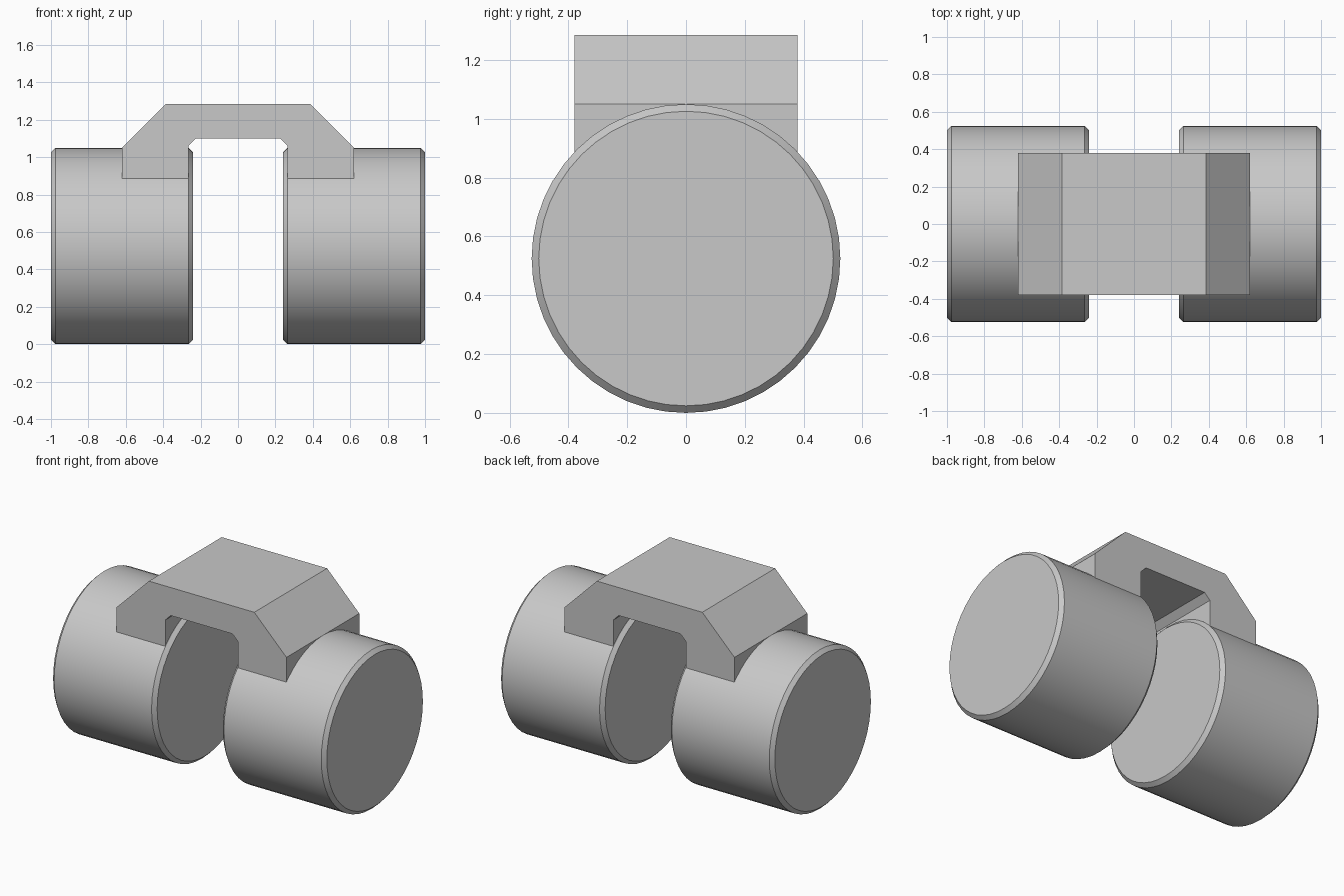
import bpy
import bmesh
import math

cube = bpy.data.objects.get("Cube")
if cube:
    bpy.data.objects.remove(cube, do_unlink=True)

RADIUS = 0.525
INNER_X, OUTER_X = 0.24, 1.0
CHAMFER = 0.024
HALF_DEPTH = 0.38

grey = bpy.data.materials.new("light grey")
grey.use_nodes = True
colour = (0.58, 0.58, 0.58, 1)
grey.diffuse_color = colour
grey.node_tree.nodes["Principled BSDF"].inputs["Base Color"].default_value = colour


def drum(name, side):
    """Cylinder along x with chamfered rims."""
    bpy.ops.mesh.primitive_cylinder_add(
        vertices=48, radius=RADIUS, depth=OUTER_X - INNER_X,
        location=(side * (INNER_X + OUTER_X) / 2, 0, RADIUS),
        rotation=(0, math.pi / 2, 0))
    obj = bpy.context.object
    obj.name = name
    bm = bmesh.new()
    bm.from_mesh(obj.data)
    rims = [e for e in bm.edges if any(len(f.verts) > 4 for f in e.link_faces)]
    bmesh.ops.bevel(bm, geom=rims, offset=CHAMFER, segments=1, affect='EDGES')
    bm.to_mesh(obj.data)
    bm.free()
    obj.data.materials.append(grey)
    bpy.ops.object.shade_smooth_by_angle(angle=math.radians(30))


drum("left_drum", 1)
drum("right_drum", -1)

# Bridge bracket: half profile mirrored, then extruded along y
half = [(0.385, 1.285), (0.62, 1.05), (0.62, 0.886),
        (0.265, 0.886), (0.265, 1.06), (0.225, 1.1)]
profile = half + [(-x, z) for x, z in reversed(half)]
bm = bmesh.new()
face = bm.faces.new([bm.verts.new((x, -HALF_DEPTH, z)) for x, z in profile])
result = bmesh.ops.extrude_face_region(bm, geom=[face])
moved = [v for v in result["geom"] if isinstance(v, bmesh.types.BMVert)]
bmesh.ops.translate(bm, verts=moved, vec=(0, 2 * HALF_DEPTH, 0))
if not face.is_valid or len(bm.faces) < len(profile) + 2:
    bm.faces.new([v for v in bm.verts if v not in moved])
bmesh.ops.recalc_face_normals(bm, faces=bm.faces)
mesh = bpy.data.meshes.new("bridge_bracket")
bm.to_mesh(mesh)
bm.free()
mesh.materials.append(grey)
bracket = bpy.data.objects.new("bridge_bracket", mesh)
bpy.context.collection.objects.link(bracket)
